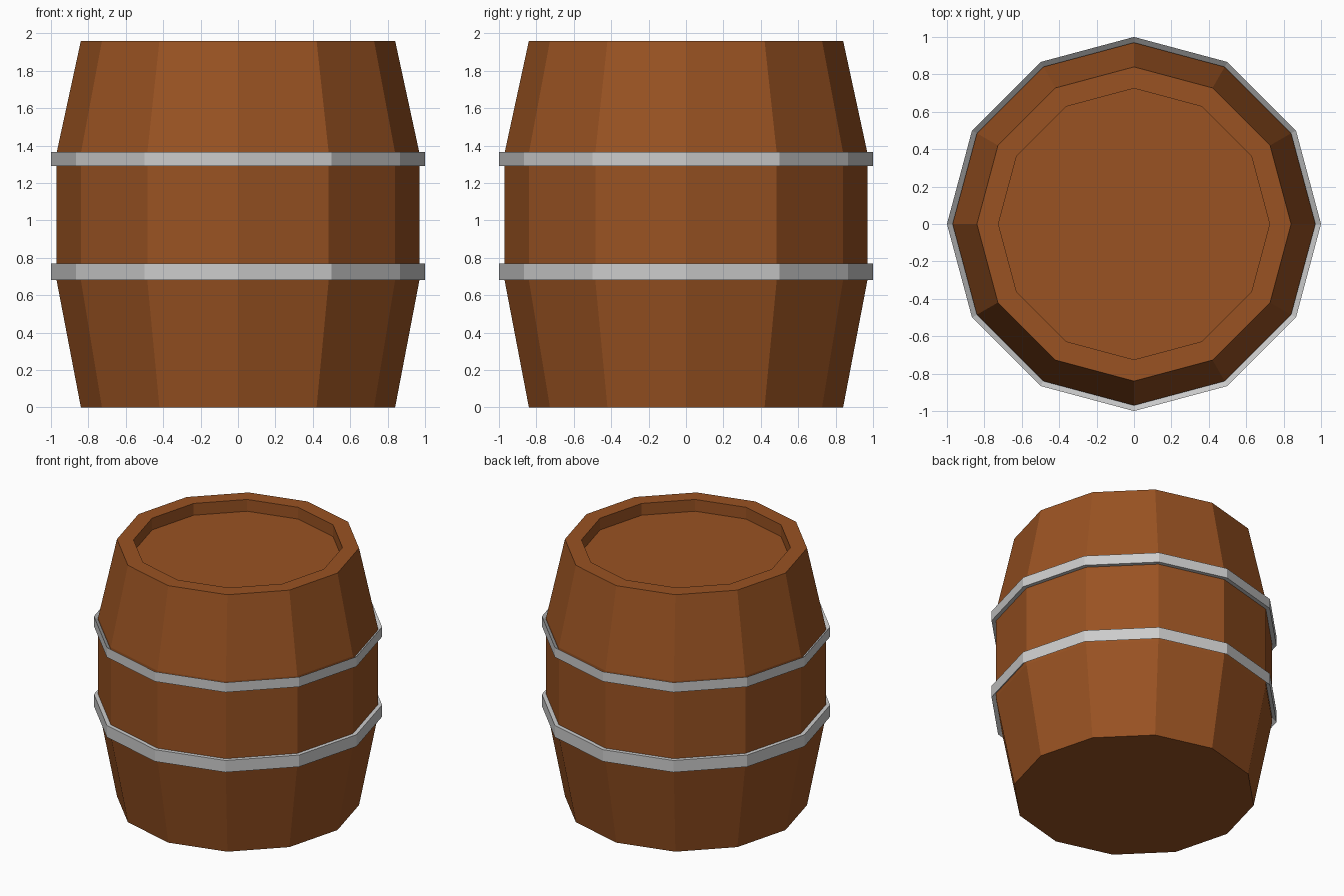
import bpy, bmesh, math

if "Cube" in bpy.data.objects:
    bpy.data.objects.remove(bpy.data.objects["Cube"])

SIDES = 12


def lathe(name, profile, closed=False, material=None):
    """Revolve (radius, z) points in 12 flat steps; radius 0 becomes a cap fan."""
    bm = bmesh.new()
    rings = []
    for r, z in profile:
        ring = [bm.verts.new((r * math.cos(a), r * math.sin(a), z))
                for a in (math.tau * i / SIDES for i in range(SIDES))]
        rings.append(ring)
    pairs = list(zip(rings, rings[1:]))
    if closed:
        pairs.append((rings[-1], rings[0]))
    for low, high in pairs:
        for i in range(SIDES):
            j = (i + 1) % SIDES
            bm.faces.new((low[i], low[j], high[j], high[i]))
    if not closed:
        bm.faces.new(rings[0][::-1])
        bm.faces.new(rings[-1])
    bmesh.ops.recalc_face_normals(bm, faces=bm.faces)
    mesh = bpy.data.meshes.new(name)
    bm.to_mesh(mesh)
    bm.free()
    obj = bpy.data.objects.new(name, mesh)
    bpy.context.collection.objects.link(obj)
    if material:
        mesh.materials.append(material)
    return obj


wood = bpy.data.materials.new("wood")
wood.diffuse_color = (0.32, 0.085, 0.016, 1)
wood.use_nodes = True
wood.node_tree.nodes["Principled BSDF"].inputs["Base Color"].default_value = wood.diffuse_color

# Wooden body with a raised rim and sunken lid
lathe("barrel_body", [(0.84, 0), (0.97, 0.68), (0.97, 1.36), (0.84, 1.96),
                      (0.725, 1.96), (0.725, 1.87)], material=wood)

# Metal hoops: flat edge toward the belly, hollow edge toward the barrel ends
for name, belly, end in (("lower_hoop", 0.77, 0.68), ("upper_hoop", 1.29, 1.365)):
    inner = end + (belly - end) * 0.4
    lathe(name, [(0.965, belly), (1.0, belly), (1.0, end), (0.965, inner)], closed=True)
